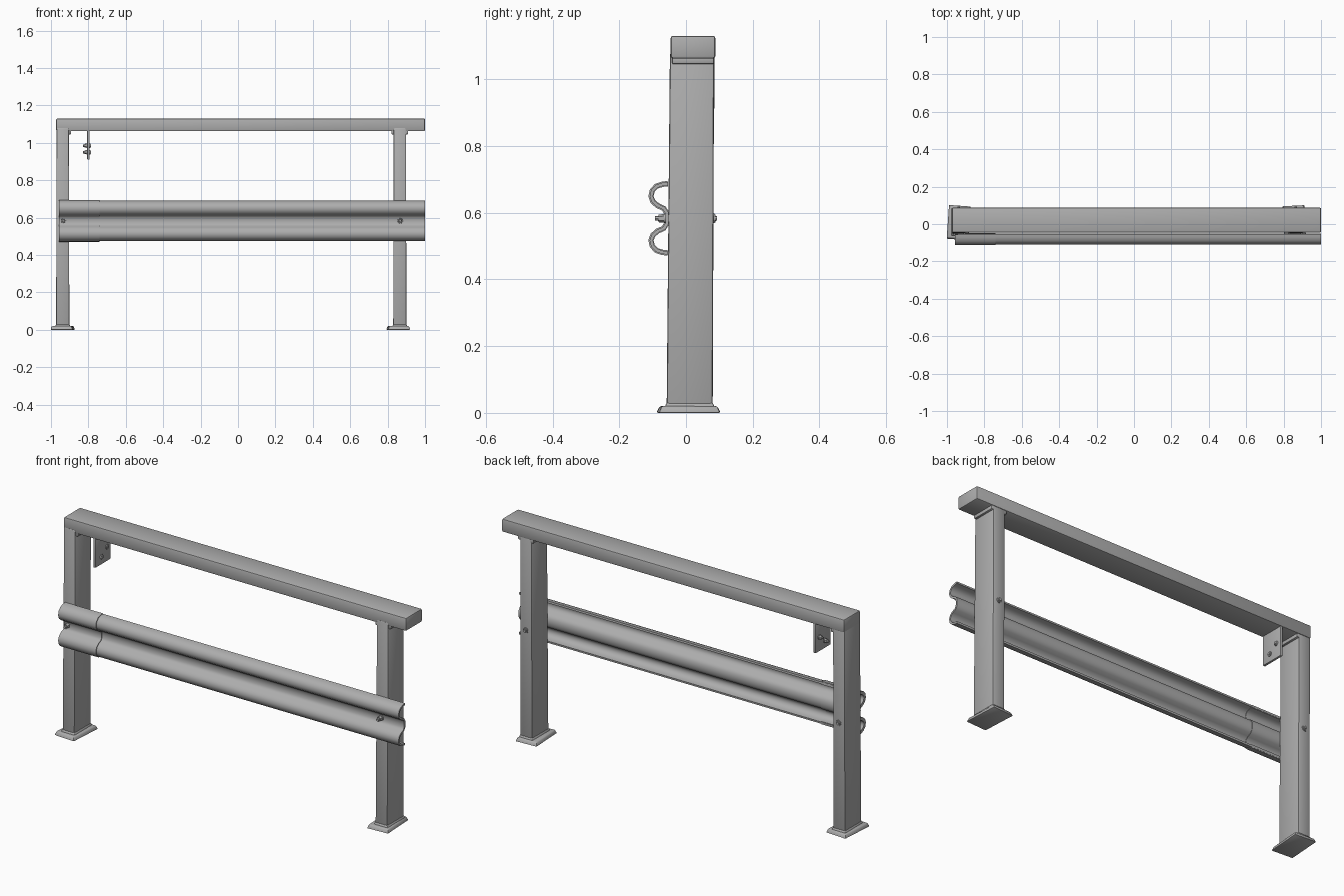
import bpy, bmesh, math
from mathutils import Matrix, Vector

if "Cube" in bpy.data.objects:
    bpy.data.objects.remove(bpy.data.objects["Cube"], do_unlink=True)

GREY = (0.42, 0.42, 0.42, 1)
steel = bpy.data.materials.new("galvanised_grey")
steel.use_nodes = True
steel.diffuse_color = GREY
steel.node_tree.nodes["Principled BSDF"].inputs["Base Color"].default_value = GREY


def finish(name, bm, angle=35):
    bmesh.ops.recalc_face_normals(bm, faces=bm.faces)
    mesh = bpy.data.meshes.new(name)
    bm.to_mesh(mesh)
    bm.free()
    mesh.materials.append(steel)
    ob = bpy.data.objects.new(name, mesh)
    bpy.context.collection.objects.link(ob)
    bpy.ops.object.select_all(action='DESELECT')
    ob.select_set(True)
    bpy.context.view_layer.objects.active = ob
    bpy.ops.object.shade_smooth_by_angle(angle=math.radians(angle))
    return ob


def block(name, x, y, z, bevel=0.006, top=(1, 1), shift=0, turn=0):
    """Rounded box from ranges; the top can be scaled and shifted in y."""
    bm = bmesh.new()
    bmesh.ops.create_cube(bm, size=1)
    size = Vector((x[1] - x[0], y[1] - y[0], z[1] - z[0]))
    mid = Vector((x[0] + x[1], y[0] + y[1], z[0] + z[1])) / 2
    for v in bm.verts:
        upper = v.co.z > 0
        v.co = Vector(a * b for a, b in zip(v.co, size))
        if upper:
            v.co.x *= top[0]
            v.co.y = v.co.y * top[1] + shift
    bmesh.ops.rotate(bm, verts=bm.verts, matrix=Matrix.Rotation(math.radians(turn), 3, 'Z'))
    bmesh.ops.translate(bm, verts=bm.verts, vec=mid)
    bmesh.ops.bevel(bm, geom=bm.edges[:], offset=bevel, segments=2, profile=0.5,
                    affect='EDGES', clamp_overlap=True)
    return finish(name, bm)


def bolt(name, base, direction, length, radius=0.013):
    """Washer and stepped hexagonal head pointing along direction."""
    bm = bmesh.new()
    turn = Vector(direction).to_track_quat('Z', 'Y').to_matrix().to_4x4()
    for start, end, r, n in ((-0.008, 0.004, radius * 1.2, 12),
                             (0, length * 0.65, radius, 6),
                             (0, length, radius * 0.6, 8)):
        place = Matrix.Translation(base) @ turn @ Matrix.Translation((0, 0, (start + end) / 2))
        bmesh.ops.create_cone(bm, cap_ends=True, segments=n, radius1=r, radius2=r * 0.9,
                              depth=end - start, matrix=place)
    finish(name, bm)


# Upper half of the double-wave section, from the centre groove to the top lip
RAIL_Z = 0.583
HALF = [(-0.056, 0.0), (-0.057, 0.016), (-0.066, 0.03), (-0.084, 0.038), (-0.098, 0.05),
        (-0.104, 0.066), (-0.1, 0.083), (-0.088, 0.096), (-0.07, 0.102), (-0.054, 0.104)]


def rail(name, x0, x1, thickness, offset):
    section = [(y, -z) for y, z in reversed(HALF[1:])] + HALF
    bm = bmesh.new()
    rows = [[bm.verts.new((x, y + offset, RAIL_Z + z)) for y, z in section] for x in (x0, x1)]
    for i in range(len(section) - 1):
        bm.faces.new((rows[0][i], rows[1][i], rows[1][i + 1], rows[0][i + 1]))
    ob = finish(name, bm, 60)
    wall = ob.modifiers.new("wall", 'SOLIDIFY')
    wall.thickness = thickness
    wall.offset = 0
    bpy.ops.object.modifier_apply(modifier=wall.name)
    bpy.ops.object.shade_smooth_by_angle(angle=math.radians(40))


# Posts with flared foot plates and weld collars
for side, x, turn in (("right", -0.937, -4), ("left", 0.865, 3)):
    block(side + "_post", (x - 0.035, x + 0.035), (-0.058, 0.08), (0.01, 1.08),
          0.007, (0.97, 0.96), 0.007)
    px = x if side == "right" else x - 0.008
    block(side + "_foot_plate", (px - 0.06, px + 0.06), (-0.085, 0.1), (0, 0.02),
          0.005, (0.88, 0.9), 0, turn)
    block(side + "_foot_weld", (x - 0.042, x + 0.042), (-0.065, 0.087), (0.012, 0.03),
          0.004, (0.85, 0.92))
    bolt(side + "_front_bolt", (x + 0.002, -0.062, RAIL_Z), (0, -1, 0), 0.031)
    bolt(side + "_back_bolt", (x, 0.081, RAIL_Z), (0, 1, 0), 0.012)

# Top beam and the weld below it on the overhanging side
block("top_beam", (-0.972, 1.0), (-0.046, 0.088), (1.062, 1.13), 0.007)
block("beam_weld", (0.82, 0.91), (-0.042, 0.084), (1.045, 1.07), 0.005)
block("corner_weld", (-0.95, -0.892), (-0.042, 0.084), (1.045, 1.07), 0.005)

# Crash rail with the overlapping splice at one end
rail("crash_rail", -0.94, 1.0, 0.01, 0)
rail("rail_splice", -0.957, -0.74, 0.016, -0.001)

# Hanging bracket with fasteners through it
block("bracket_plate", (-0.806, -0.793), (-0.04, 0.085), (0.91, 1.075), 0.003)
for i, (y, z) in enumerate(((0.055, 0.985), (0.01, 0.95))):
    bolt(f"bracket_nut_{i + 1}", (-0.806, y, z), (-1, 0, 0), 0.023, 0.011)
    bolt(f"bracket_head_{i + 1}", (-0.793, y, z), (1, 0, 0), 0.007, 0.011)
